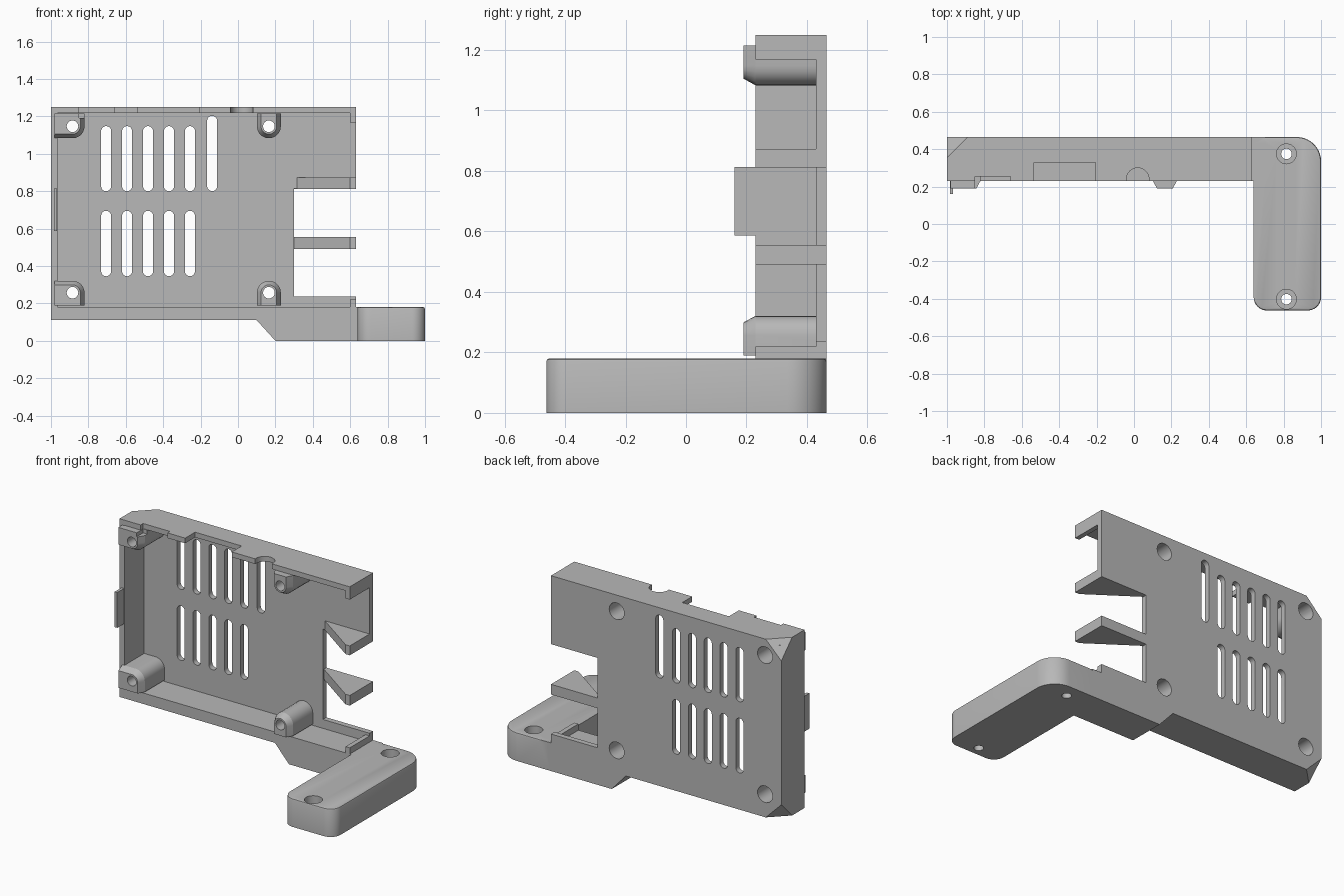
import bpy, bmesh, math

if "Cube" in bpy.data.objects:
    bpy.data.objects.remove(bpy.data.objects["Cube"], do_unlink=True)

grey = bpy.data.materials.new("plain grey")
grey.use_nodes = True
grey.diffuse_color = (0.48, 0.48, 0.48, 1)
grey.node_tree.nodes["Principled BSDF"].inputs["Base Color"].default_value = grey.diffuse_color

BACK, FRONT, INNER = 0.465, 0.23, 0.43


def loft(name, rings):
    """Closed solid through matching rings of 3D points."""
    bm = bmesh.new()
    loops = [[bm.verts.new(p) for p in ring] for ring in rings]
    n = len(loops[0])
    for a, b in zip(loops, loops[1:]):
        for i in range(n):
            bm.faces.new((a[i], a[(i + 1) % n], b[(i + 1) % n], b[i]))
    bm.faces.new(loops[0])
    bm.faces.new(loops[-1])
    bmesh.ops.recalc_face_normals(bm, faces=bm.faces)
    mesh = bpy.data.meshes.new(name)
    bm.to_mesh(mesh)
    bm.free()
    mesh.materials.append(grey)
    obj = bpy.data.objects.new(name, mesh)
    bpy.context.collection.objects.link(obj)
    return obj


def along_y(name, pts, y0, y1):
    return loft(name, [[(x, y, z) for x, z in pts] for y in (y0, y1)])


def along_z(name, pts, z0, z1):
    return loft(name, [[(x, y, z) for x, y in pts] for z in (z0, z1)])


def box(name, x0, x1, y0, y1, z0, z1):
    return along_z(name, [(x0, y0), (x1, y0), (x1, y1), (x0, y1)], z0, z1)


def arc(cx, cy, r, a0, a1, n=10):
    angles = [math.radians(a0 + (a1 - a0) * i / n) for i in range(n + 1)]
    return [(cx + r * math.cos(a), cy + r * math.sin(a)) for a in angles]


def circle(cx, cy, r):
    return arc(cx, cy, r, 0, 360, 32)[:-1]


def combine(target, tool, operation):
    """Apply a boolean and discard the tool."""
    mod = target.modifiers.new("combine", 'BOOLEAN')
    mod.operation, mod.solver, mod.object = operation, 'EXACT', tool
    bpy.context.view_layer.objects.active = target
    bpy.ops.object.modifier_apply(modifier=mod.name)
    bpy.data.objects.remove(tool, do_unlink=True)


def cut(target, tool):
    combine(target, tool, 'DIFFERENCE')


def add(target, tool):
    combine(target, tool, 'UNION')


# Tray with a stepped lower edge, hollowed from the front
case = along_y("case", [(-1, .11), (.1, .11), (.2, 0), (.7, 0), (.7, .18), (.63, .18),
                        (.63, 1.25), (-1, 1.25)], FRONT, BACK)
cut(case, box("cavity", -.965, .75, 0, INNER, .18, 1.217))
cut(case, box("side_opening", .3, .75, .1, .6, .237, .815))

# End lips and triangular fins on the open side
add(case, box("upper_lip", .6, .63, FRONT, BACK, 1.168, 1.24))
add(case, box("lower_lip", .6, .63, FRONT, BACK, .15, .22))
for z0, z1 in ((.812, .872), (.49, .555)):
    add(case, along_z("fin", [(.29, BACK), (.29, .458), (.3, .44), (.6, FRONT),
                              (.63, FRONT), (.63, BACK)], z0, z1))


# Screw bosses
def boss_ring(cx, cz, r, sign, wide):
    pts = arc(0, 0, r, 0, -90 if wide else -180)
    if wide:
        pts += [(-.095, -r), (-.095, .068)]
    else:
        pts += [(-r, .068)]
    pts += [(r, .068)]
    return [(cx + x, cz + sign * z) for x, z in pts]


bosses = [(x, z, s, x < 0) for x in (-.885, .165) for z, s in ((1.147, 1), (.257, -1))]
for cx, cz, s, wide in bosses:
    rings = [[(x, y, z) for x, z in boss_ring(cx, cz, r, s, wide)]
             for y, r in ((.445, .064), (FRONT, .064), (.19, .042))]
    add(case, loft("boss", rings))
for cx, cz, s, wide in bosses:
    cut(case, along_y("screw_hole", circle(cx, cz, .031), .1, .6))
    cut(case, along_y("screw_recess", circle(cx, cz, .053), .3, .6))

# Ventilation slots
columns = [-.705 + .112 * i for i in range(5)]
slots = [(x, lo, hi) for x in columns for lo, hi in ((.345, .695), (.8, 1.148))]
slots.append((-.138, .8, 1.203))
for x, lo, hi in slots:
    r = .027
    outline = arc(x, hi - r, r, 0, 180) + arc(x, lo + r, r, 180, 360)
    cut(case, along_y("slot", outline, .35, .6))

# Connector notches in the top wall
cut(case, box("small_notch", -.85, -.66, .1, .255, 1.19, 1.3))
cut(case, box("wide_notch", -.535, -.205, .1, .33, 1.19, 1.3))
cut(case, along_z("round_notch", circle(.02, FRONT + .01, .06), 1.19, 1.3))

# Cut-off back corners
c = .11
for z, s in ((1.25, 1), (.11, -1)):
    e = 2 * c
    tip = [(-1 - c, BACK + c, z + s * c)]
    base = [(-1 + 2 * e, BACK - e / 2, z - s * e / 2), (-1 + e / 2, BACK - 2 * e, z - s * e / 2),
            (-1 + e / 2, BACK - e / 2, z - s * 2 * e)]
    # triangle lying in the plane, pushed outward along the diagonal
    mid = (-1 + c / 3, BACK - c / 3, z - s * c / 3)
    corners = [(-1 + c, BACK, z), (-1, BACK - c, z), (-1, BACK, z - s * c)]
    near = [tuple(m + 3 * (p - m) for p, m in zip(k, mid)) for k in corners]
    far = [(x - c, y + c, w + s * c) for x, y, w in near]
    cut(case, loft("corner_cut", [near, far]))

# Locating tab on the left wall
add(case, box("tab", -.985, -.967, .16, .26, .587, .813))

# Foot with rounded corners
foot = along_z("foot", [(.64, BACK)] + arc(.71, -.392, .07, 180, 270) +
               arc(.93, -.392, .07, 270, 360) + arc(.87, BACK - .13, .13, 0, 90), 0, .18)
bm = bmesh.new()
bm.from_mesh(foot.data)
rim = [e for e in bm.edges if all(v.co.z > .17 for v in e.verts)
       and not all(v.co.x < .645 for v in e.verts)]
bmesh.ops.bevel(bm, geom=rim, offset=.01, segments=2, affect='EDGES', profile=.5)
bm.to_mesh(foot.data)
bm.free()
add(case, foot)
for y in (.375, -.402):
    cut(case, along_z("foot_hole", circle(.815, y, .028), -.1, .3))
    cut(case, along_z("foot_recess", circle(.815, y, .053), .06, .3))

# Smooth the curves and keep hard edges
case.name = "case_with_foot"
bpy.ops.object.select_all(action='DESELECT')
case.select_set(True)
bpy.context.view_layer.objects.active = case
bpy.ops.object.shade_smooth_by_angle(angle=math.radians(25))
